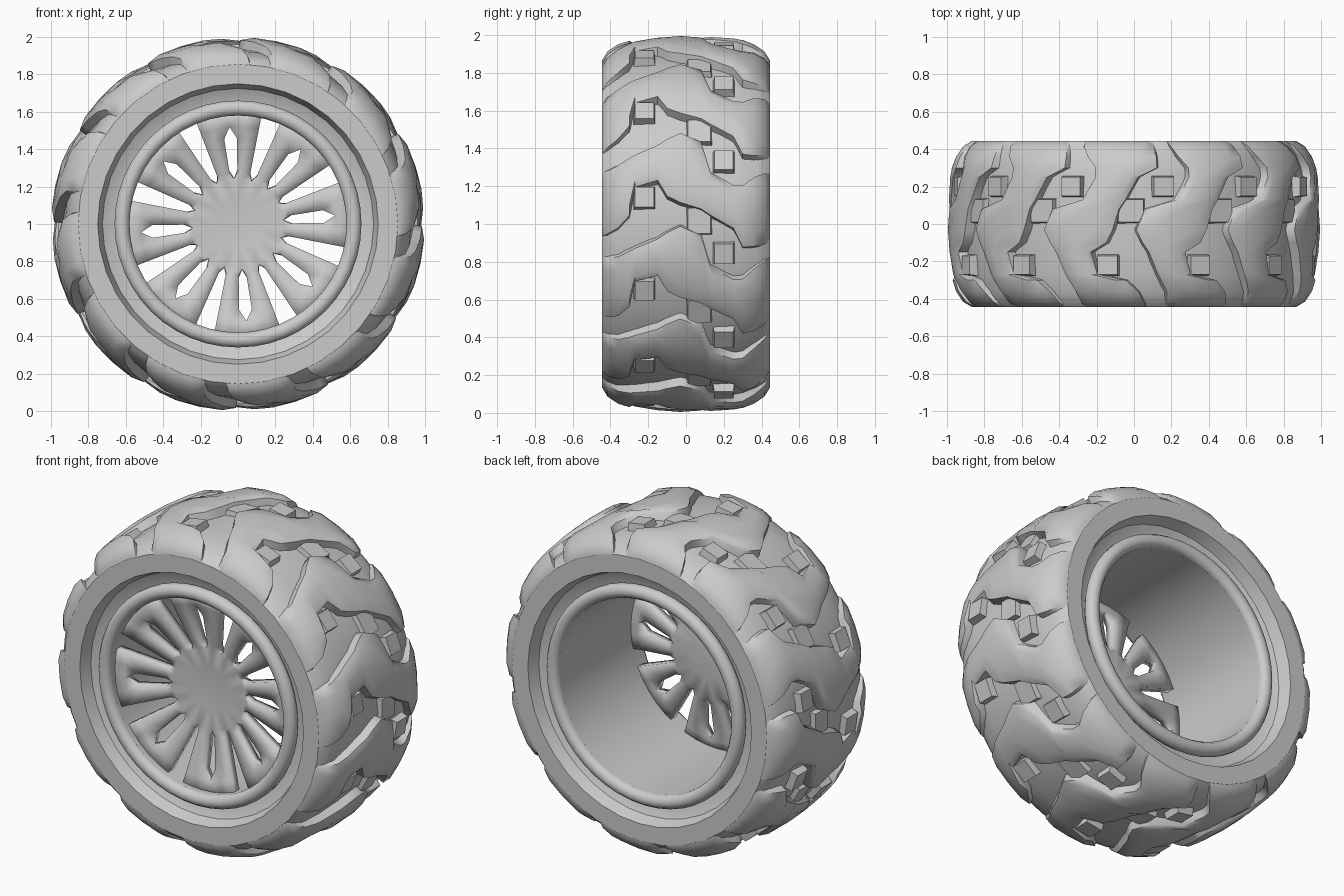
import bpy, bmesh
from math import sin, cos, radians, pi

if "Cube" in bpy.data.objects:
    bpy.data.objects.remove(bpy.data.objects["Cube"])


def polar(r, lag, y):
    """Point on the wheel: lag is the angle (degrees) from the top towards +x."""
    a = radians(lag)
    return (r * sin(a), y, 1 + r * cos(a))


def interp(table, v):
    for (a, p), (b, q) in zip(table, table[1:]):
        if v <= b:
            return p + (q - p) * (v - a) / (b - a)
    return table[-1][1]


def finish(name, bm, angle=40, weld=True):
    if weld:
        bmesh.ops.remove_doubles(bm, verts=bm.verts, dist=1e-4)
    bmesh.ops.recalc_face_normals(bm, faces=bm.faces)
    me = bpy.data.meshes.new(name)
    bm.to_mesh(me)
    bm.free()
    ob = bpy.data.objects.new(name, me)
    bpy.context.collection.objects.link(ob)
    bpy.ops.object.select_all(action='DESELECT')
    ob.select_set(True)
    bpy.context.view_layer.objects.active = ob
    bpy.ops.object.shade_smooth_by_angle(angle=radians(angle))
    return ob


def lathe(name, profile, n, angle=40):
    """Revolve a closed (y, r) profile around the axle."""
    bm = bmesh.new()
    rings = [[bm.verts.new(polar(r, 360 * i / n, y)) for y, r in profile] for i in range(n)]
    m = len(profile)
    for i in range(n):
        a, b = rings[i], rings[(i + 1) % n]
        for j in range(m):
            k = (j + 1) % m
            bm.faces.new((a[j], b[j], b[k], a[k]))
    return finish(name, bm, angle)


def grid_solid(bm, rows):
    """Skin open rows of points, closing the underside and both ends."""
    vs = [[bm.verts.new(p) for p in row] for row in rows]
    for a, b in zip(vs, vs[1:]):
        for j in range(len(a)):
            k = (j + 1) % len(a)
            bm.faces.new((a[j], a[k], b[k], b[j]))
    bm.faces.new(vs[0])
    bm.faces.new(vs[-1])


# Tyre carcass: bead, sidewall and the floor between the lugs
half = [(.34, .62), (.345, .665), (.375, .725), (.445, .75), (.445, .855),
        (.42, .88), (.37, .905), (.27, .925), (.10, .935)]
lathe("tyre_body", half + [(-y, r) for y, r in reversed(half)], 36, 35)

# Tread lugs: chevrons with a notch on each side (y, leading lag, trailing lag)
CROWN = [(0, 1.0), (.2, .99), (.3, .975), (.38, .945), (.42, .91), (.445, .865)]
LUG = [(-.444, 12, 35), (-.415, 11, 34), (-.36, 10, 32), (-.30, 8, 28), (-.27, 7, 19),
       (-.15, 4, 17), (-.10, 2, 22), (-.03, 0, 24), (.08, 3, 26), (.13, 13, 28),
       (.25, 17, 32), (.30, 17, 38), (.36, 14, 38), (.415, 12, 37), (.444, 11, 36)]
COUNT = 12
bm = bmesh.new()
for i in range(COUNT):
    rows = []
    for y, lead, trail in LUG:
        top = interp(CROWN, abs(y))
        o = i * 360 / COUNT
        row = [polar(.835, lead - 1, y), polar(top - .015, lead + .7, y)]
        row += [polar(top, lead + (trail - lead) * f, y) for f in (.2, .5, .8)]
        row += [polar(top - .015, trail - .7, y), polar(.835, trail + 1.5, y)]
        # turn the row to its place around the wheel
        c, s = cos(radians(o)), sin(radians(o))
        rows.append([(x * c + (z - 1) * s, yy, 1 + (z - 1) * c - x * s) for x, yy, z in row])
    grid_solid(bm, rows)
finish("tread_lugs", bm, 50, weld=False)

# Small knobs in the notches and tie blocks between chevrons: y, lag, y half, lag half, top
bm = bmesh.new()
for i in range(COUNT):
    for y, lag, hy, ha, top in ((-.22, 21.5, .05, 3.2, .968), (.20, 9.5, .05, 3.2, .968),
                                (.07, 29, .06, 4, .962)):
        c = lag + i * 360 / COUNT
        rows = []
        for sy in (-1, 1):
            rows.append([polar(.88, c - ha * 1.3, y + sy * hy * 1.3),
                         polar(top, c - ha, y + sy * hy),
                         polar(top, c + ha, y + sy * hy),
                         polar(.88, c + ha * 1.3, y + sy * hy * 1.3)])
        grid_solid(bm, rows)
finish("tread_knobs", bm, 35, weld=False)

# Rim barrel and its two rounded lips
lathe("rim_barrel", [(-.38, .58), (.38, .58), (.38, .64), (-.38, .64)], 48)
for side, name in ((-1, "rim_lip_front"), (1, "rim_lip_back")):
    lip = [(side * .38 + .042 * cos(k * pi / 5), .62 + .042 * sin(k * pi / 5)) for k in range(10)]
    lathe(name, lip, 48, 60)

# Dished spoke disc: 8 closed pointed slots alternating with 8 open wedges
DISH = [(0, -.265), (.12, -.267), (.24, -.28), (.60, -.355)]
SLOT = [(.24, 0), (.28, .021), (.46, .034), (.52, 0), (.60, 0)]
WEDGE = [(.24, 0), (.27, .018), (.60, .055)]
RADII = (.24, .27, .28, .37, .46, .52, .60)
bm = bmesh.new()
for i in range(8):
    slot = -5 + i * 45
    for side in (-1, 1):
        rows = []
        for r in RADII:
            a = slot + side * interp(SLOT, r) / r * 180 / pi
            b = slot + side * (22.5 - interp(WEDGE, r) / r * 180 / pi)
            rows.append([polar(r, a + (b - a) * f, interp(DISH, r)) for f in (0, .5, 1)])
        hub = [[polar(r, slot + side * 22.5 * f, interp(DISH, r)) for f in (0, .5, 1)]
               for r in (.12, .24)]
        for a, b in list(zip(rows, rows[1:])) + [tuple(hub)]:
            for j in (0, 1):
                bm.faces.new([bm.verts.new(p) for p in (a[j], a[j + 1], b[j + 1], b[j])])
        for j in (0, 1):
            bm.faces.new([bm.verts.new(p) for p in (hub[0][j], hub[0][j + 1], (0, -.265, 1))])
bmesh.ops.remove_doubles(bm, verts=bm.verts, dist=1e-4)
bmesh.ops.recalc_face_normals(bm, faces=bm.faces)
if sum(f.normal.y for f in bm.faces) > 0:
    bmesh.ops.reverse_faces(bm, faces=bm.faces)
me_ob = finish("spoke_disc", bm, 35)
if sum(p.normal.y for p in me_ob.data.polygons) > 0:
    me_ob.data.flip_normals()
mod = me_ob.modifiers.new("thickness", 'SOLIDIFY')
mod.thickness = .05
mod.offset = -1
bpy.context.view_layer.objects.active = me_ob
